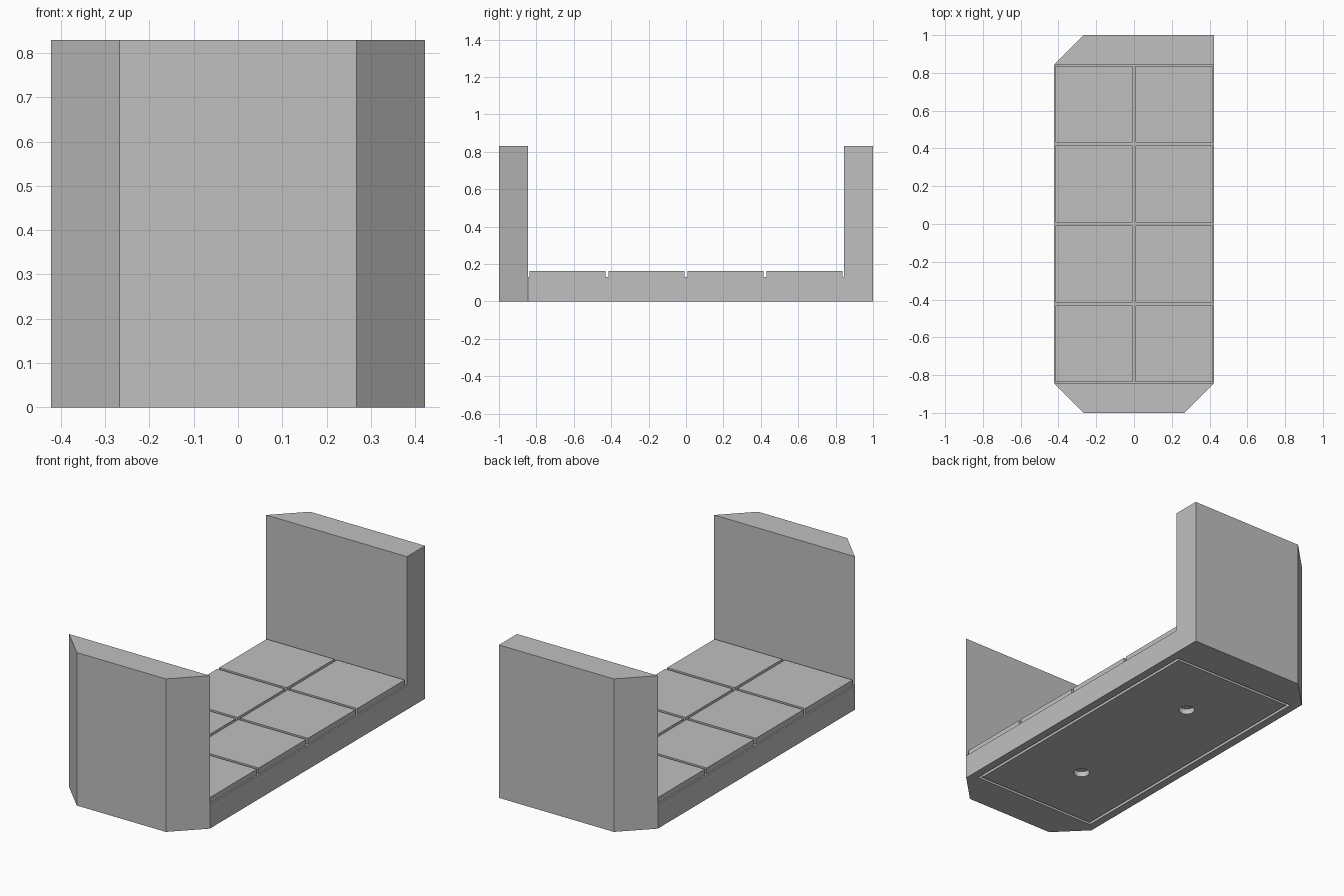
import bpy
import bmesh
from mathutils import Matrix, Vector

cube = bpy.data.objects.get("Cube")
if cube:
    bpy.data.objects.remove(cube, do_unlink=True)

HALF_X, HALF_Y = 0.4225, 1.0   # half width and half length
WALL = 0.155                   # end wall thickness, also the chamfer size
WALL_TOP, DECK, TILE_TOP = 0.83, 0.131, 0.162
GAP = 0.008                    # half of a joint between tiles
INNER = HALF_Y - WALL
RECESS = 0.03

stone = bpy.data.materials.new("light_grey_stone")
stone.use_nodes = True
stone.diffuse_color = (0.53, 0.53, 0.53, 1)
stone.node_tree.nodes["Principled BSDF"].inputs["Base Color"].default_value = stone.diffuse_color


def finish(name, bm):
    bmesh.ops.recalc_face_normals(bm, faces=bm.faces)
    mesh = bpy.data.meshes.new(name)
    bm.to_mesh(mesh)
    bm.free()
    mesh.materials.append(stone)
    obj = bpy.data.objects.new(name, mesh)
    bpy.context.collection.objects.link(obj)
    return obj


def box(name, low, high):
    low, high = Vector(low), Vector(high)
    bm = bmesh.new()
    bmesh.ops.create_cube(bm, size=1, matrix=Matrix.Translation((low + high) / 2)
                          @ Matrix.Diagonal((*(high - low), 1)))
    return finish(name, bm)


def cut(target, cutter):
    mod = target.modifiers.new("cut", "BOOLEAN")
    mod.operation, mod.solver, mod.object = "DIFFERENCE", "EXACT", cutter
    bpy.context.view_layer.objects.active = target
    bpy.ops.object.modifier_apply(modifier=mod.name)
    bpy.data.objects.remove(cutter, do_unlink=True)


# Body: U-shaped side profile extruded across the width
profile = [(-HALF_Y, 0), (HALF_Y, 0), (HALF_Y, WALL_TOP), (INNER, WALL_TOP),
           (INNER, DECK), (-INNER, DECK), (-INNER, WALL_TOP), (-HALF_Y, WALL_TOP)]
bm = bmesh.new()
side = bm.faces.new([bm.verts.new((-HALF_X, y, z)) for y, z in profile])
ext = bmesh.ops.extrude_face_region(bm, geom=[side], use_keep_orig=True)
bmesh.ops.translate(bm, vec=(2 * HALF_X, 0, 0),
                    verts=[g for g in ext["geom"] if isinstance(g, bmesh.types.BMVert)])

# Chamfer three corners; the back left one stays square
for sx, sy in ((-1, -1), (1, -1), (-1, 1)):
    res = bmesh.ops.bisect_plane(
        bm, geom=bm.verts[:] + bm.edges[:] + bm.faces[:], dist=1e-5,
        plane_co=(sx * HALF_X, sy * INNER, 0), plane_no=(sx, sy, 0), clear_outer=True)
    open_edges = [e for e in bm.edges if e.is_boundary]
    bmesh.ops.holes_fill(bm, edges=open_edges, sides=0)
body = finish("body", bm)

# Recess under the body, filled by a panel that leaves a narrow groove around it
rx, ry = 0.378, 0.805
cut(body, box("recess_cutter", (-rx, -ry, -0.1), (rx, ry, RECESS)))
px, py = rx - 2 * GAP, ry - 2 * GAP
panel = box("underside_panel", (-px, -py, 0), (px, py, RECESS))

# Two round sockets in the panel
for y in (-INNER / 2, INNER / 2):
    bm = bmesh.new()
    bmesh.ops.create_cone(bm, cap_ends=True, segments=24, radius1=0.041, radius2=0.041,
                          depth=0.2, matrix=Matrix.Translation((0, y, 0)))
    cut(panel, finish("socket_cutter", bm))

# Floor tiles, two across and four along
for i in range(2):
    for j in range(4):
        x, y = (i - 1) * HALF_X, (j - 2) * INNER / 2
        box(f"floor_tile_{i}_{j}", (x + GAP, y + GAP, DECK),
            (x + HALF_X - GAP, y + INNER / 2 - GAP, TILE_TOP))
